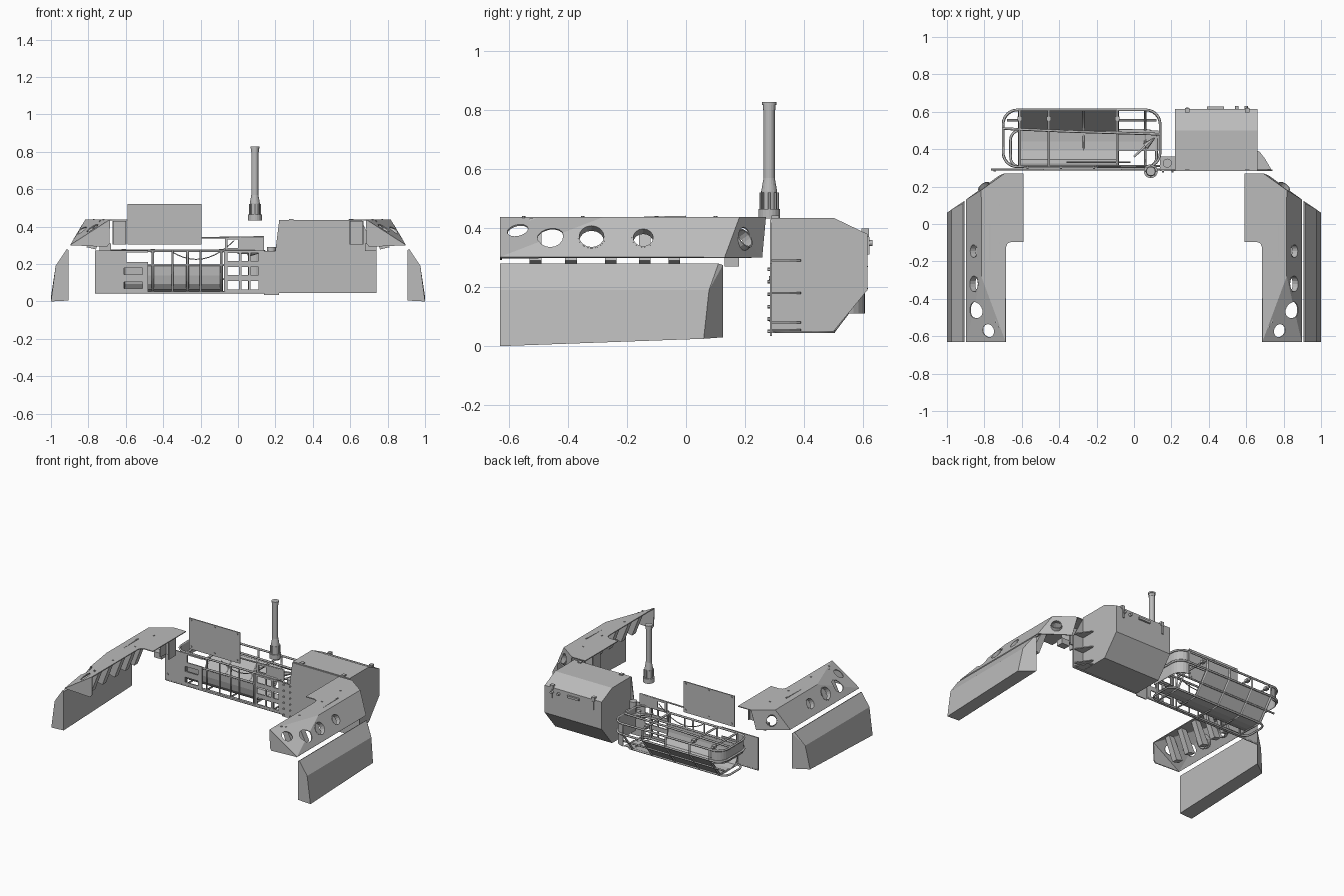
import bpy, bmesh, math
from mathutils import Vector

if "Cube" in bpy.data.objects:
    bpy.data.objects.remove(bpy.data.objects["Cube"])

grey = bpy.data.materials.new("plain grey")
grey.diffuse_color = (0.5, 0.5, 0.5, 1)
grey.use_nodes = True
grey.node_tree.nodes["Principled BSDF"].inputs["Base Color"].default_value = grey.diffuse_color


def add_mesh(name, bm):
    bmesh.ops.recalc_face_normals(bm, faces=bm.faces)
    me = bpy.data.meshes.new(name)
    bm.to_mesh(me)
    bm.free()
    me.materials.append(grey)
    ob = bpy.data.objects.new(name, me)
    bpy.context.collection.objects.link(ob)
    return ob


def bake(ob):
    """Replace the object's mesh by its modified version."""
    dg = bpy.context.evaluated_depsgraph_get()
    me = bpy.data.meshes.new_from_object(ob.evaluated_get(dg))
    ob.modifiers.clear()
    ob.data = me


def cut(ob, cutters):
    for c in cutters:
        c.hide_render = True
        m = ob.modifiers.new("cut", 'BOOLEAN')
        m.operation, m.solver, m.object = 'DIFFERENCE', 'EXACT', c
    bake(ob)
    for c in cutters:
        bpy.data.objects.remove(c)


def mirror(ob):
    """Turn the right-hand part into a left and right pair."""
    ob.modifiers.new("pair", 'MIRROR').use_axis = (True, False, False)
    bake(ob)
    return ob


def box(name, x0, x1, y0, y1, z0, z1):
    bm = bmesh.new()
    bmesh.ops.create_cube(bm, size=1)
    for v in bm.verts:
        v.co = ((x0 + x1) / 2 + v.co.x * (x1 - x0), (y0 + y1) / 2 + v.co.y * (y1 - y0),
                (z0 + z1) / 2 + v.co.z * (z1 - z0))
    return add_mesh(name, bm)


def prism(name, pts, axis, a, b):
    """Extrude a flat outline along axis 0, 1 or 2 from a to b."""
    bm = bmesh.new()
    rings = []
    for t in (a, b):
        ring = []
        for p in pts:
            c = list(p)
            c.insert(axis, t)
            ring.append(bm.verts.new(c))
        bm.faces.new(ring)
        rings.append(ring)
    n = len(pts)
    for i in range(n):
        j = (i + 1) % n
        bm.faces.new((rings[0][i], rings[0][j], rings[1][j], rings[1][i]))
    return add_mesh(name, bm)


def rod(name, p, q, r, r2=None, seg=12):
    p, q = Vector(p), Vector(q)
    bm = bmesh.new()
    bmesh.ops.create_cone(bm, cap_ends=True, segments=seg, radius1=r,
                          radius2=r if r2 is None else r2, depth=(q - p).length)
    rot = (q - p).to_track_quat('Z', 'Y')
    for v in bm.verts:
        v.co = rot @ v.co + (p + q) / 2
    return add_mesh(name, bm)


def tube(name, pts, r, closed=False):
    cu = bpy.data.curves.new(name, 'CURVE')
    cu.dimensions, cu.bevel_depth, cu.bevel_resolution = '3D', r, 1
    sp = cu.splines.new('POLY')
    sp.points.add(len(pts) - 1)
    for s, p in zip(sp.points, pts):
        s.co = (*p, 1)
    sp.use_cyclic_u = closed
    tmp = bpy.data.objects.new("tmp", cu)
    bpy.context.collection.objects.link(tmp)
    me = bpy.data.meshes.new_from_object(tmp.evaluated_get(bpy.context.evaluated_depsgraph_get()))
    bpy.data.objects.remove(tmp)
    bm = bmesh.new()
    bm.from_mesh(me)
    return add_mesh(name, bm)


def sheet(name, faces, thick=0.006):
    """Thin bent plate from polygons sharing corners."""
    bm = bmesh.new()
    for f in faces:
        bm.faces.new([bm.verts.new(p) for p in f])
    bmesh.ops.remove_doubles(bm, verts=bm.verts, dist=1e-5)
    ob = add_mesh(name, bm)
    m = ob.modifiers.new("thickness", 'SOLIDIFY')
    m.thickness, m.offset = thick, 0
    bake(ob)
    return ob


# Side skirts with creased, chamfered outer walls
bm = bmesh.new()
for p in [(1, -.63, 0), (.975, -.63, .19), (.915, -.63, .28), (.905, -.63, .275), (.905, -.63, .005),
          (1, .06, .025), (.975, .078, .19), (.915, .11, .28), (.905, .125, .275), (.905, .125, .03)]:
    bm.verts.new(p)
bmesh.ops.convex_hull(bm, input=bm.verts)
bmesh.ops.dissolve_limit(bm, angle_limit=.03, verts=bm.verts, edges=bm.edges)
mirror(add_mesh("side_skirts", bm))

# Bent fender plates with round lightening holes
T = .435
B, C, D, E = (.69, .27, T), (.815, .18, T), (.815, -.28, T), (.685, -.63, T)
K, L, M = (.895, .13, .3), (.895, -.63, .3), (.72, .256, .3)
top = [(.59, .27, T), B, C, D, E, (.685, -.125, T), (.676, -.104, T), (.655, -.095, T), (.59, -.095, T)]
fender = sheet("fenders", [top, (C, K, L, D), (D, L, E), (B, M, K, C)])
slope, tri, rear = Vector((.135, 0, .08)), Vector((.047, -.018, .0735)), Vector((.09, .125, .09))
holes = [((.777, -.57, .39), tri, .036), ((.852, -.46, .372), slope, .044), ((.853, -.32, .37), slope, .044),
         ((.855, -.145, .366), slope, .036), ((.80, .197, .365), rear, .034)]
cutters = []
for c, n, r in holes:
    n = n.normalized()
    c = Vector(c)
    cutters.append(rod("hole_cutter", c - n * .03, c + n * .03, r, seg=16))
cut(fender, cutters)
mirror(fender)
# End wall closing the front of each fender
wall = prism("fender_end_walls", [(.685, .432), (.893, .3), (.70, .292), (.687, .31)], 1, -.63, -.624)
cut(wall, [rod("wall_cutter", (.76, -.66, .345), (.76, -.6, .345), .03, seg=16)])
mirror(wall)
# Collars lining the holes
for c, n, r in holes[2:]:
    n, c = n.normalized(), Vector(c)
    collar = rod("hole_collars", c - n * .03, c + n * .004, r + .003, seg=16)
    cut(collar, [rod("collar_cutter", c - n * .1, c + n * .1, r - .002, seg=16)])
    mirror(collar)
# Leaning ribs, brackets and folded strip of the fenders
for y in (-.51, -.39, -.255, -.14, -.04):
    mirror(prism("fender_ribs", [(.70, .432), (.74, .432), (.81, .29), (.76, .278)], 1, y - .02, y + .02))
mirror(box("fender_brackets", .597, .67, .15, .16, .305, .43))
for x in (.597, .662):
    mirror(box("bracket_cheeks", x, x + .008, .09, .17, .305, .43))
mirror(box("fender_hangers", .68, .74, .13, .18, .27, .31))
mirror(prism("folded_strips", [(-.25, .436), (.0, .442), (0, .40), (-.02, .395)], 0, .768, .776))
for y in (-.55, -.35, -.1, .1):
    mirror(rod("fender_bolts", (.72, y, T), (.72, y, .441), .006, seg=6))

# Storage box with sloped lid and underside
prism("storage_box", [(.29, .05), (.5, .05), (.615, .19), (.615, .38), (.5, T), (.29, T)], 0, .22, .66)
prism("mounting_plate", [(.14, .035), (.22, .035), (.22, .045), (.74, .045), (.74, .28), (.735, .28), (.66, .43),
                         (.22, .43), (.2, .27), (.14, .27)], 1, .284, .291)
for z in (.055, .08, .18, .29):
    prism("side_gusset", [(.66, .29), (.735, .29), (.70, .35), (.67, .388), (.66, .39)], 2, z - .003, z + .003)
for x in (.285, .605):
    box("lid_hinge", x - .012, x + .012, .29, .315, T, .442)
    box("lid_latch", x - .012, x + .012, .595, .62, .37, .398)
    box("latch_strap", x - .006, x + .006, .614, .622, .31, .37)
box("rear_handle", .39, .48, .614, .628, .345, .36)
for x in (.55, .60):
    rod("rear_knob", (x, .612, .35), (x, .632, .35), .01)
for i in range(6):
    for x in (.155, .205):
        rod("plate_bolt", (x, .276, .05 + i * .042), (x, .285, .05 + i * .042), .006, seg=6)

# Exhaust stack
X, Y = .09, .282
rod("stack_base", (X, Y, .432), (X, Y, .465), .037, seg=20)
rod("stack_sleeve", (X, Y, .465), (X, Y, .525), .027, seg=20)
rod("stack_taper", (X, Y, .525), (X, Y, .57), .027, .019, 20)
rod("stack_pipe", (X, Y, .56), (X, Y, .81), .019, seg=20)
rod("stack_cap", (X, Y, .80), (X, Y, .818), .021, seg=20)
rod("stack_rim", (X, Y, .818), (X, Y, .828), .024, seg=20)
for i in range(8):
    a = i * math.pi / 4
    x, y = X + .029 * math.cos(a), Y + .029 * math.sin(a)
    rod("sleeve_rib", (x, y, .46), (x, y, .52), .004, seg=6)

# Stand-up panel above the basket
box("upright_panel", -.59, -.195, .300, .308, .305, .52)
for x in (-.57, -.39, -.215):
    for z in (.325, .507):
        rod("panel_bolt", (x, .295, z), (x, .313, z), .006, seg=6)


def loop(x0, x1, y0, y1, z, r):
    pts = []
    for cx, cy, a0 in ((x1 - r, y1 - r, 0), (x0 + r, y1 - r, 90), (x0 + r, y0 + r, 180), (x1 - r, y0 + r, 270)):
        for i in range(7):
            a = math.radians(a0 + i * 15)
            pts.append((cx + r * math.cos(a), cy + r * math.sin(a), z))
    return pts


# Basket cage of bent tubes
for z in (.27, .195):
    tube("basket_rail", loop(-.70, .14, .306, .61, z, .075), .007, True)
tube("basket_floor_rail", loop(-.66, .12, .306, .5, .05, .05), .007, True)
for x in (-.61, -.455, -.27, -.09, .06):
    tube("basket_hoop", [(x, .306, .27), (x, .306, .05), (x, .5, .05), (x, .61, .195), (x, .61, .27)], .007)
for x in (-.61, -.455, -.09):
    tube("basket_crossbar", [(x, .306, .27), (x, .61, .27)], .007)
    box("crossbar_clamp", x - .012, x + .012, .55, .575, .262, .28)
for x in (-.35, -.2, -.07):
    tube("basket_upright", [(x, .3, .045), (x, .3, .27)], .006)
tube("basket_runner", [(-.68, .555, .12), (.12, .555, .12)], .006)
tube("basket_long_bar", [(-.70, .51, .272), (-.35, .495, .272), (.14, .48, .272)], .007)
# Curved end bands and trough lining
ring = loop(-.695, .135, .31, .605, 0, .075)
for part, low in (([(.135, .36, 0)] + ring[:7], .11), (ring[7:21], .175)):
    sheet("end_band", [((a[0], a[1], low), (b[0], b[1], low), (b[0], b[1], .27), (a[0], a[1], .27))
                       for a, b in zip(part, part[1:])], .004)
prof = [(.309, .19), (.312, .14), (.322, .095), (.345, .065), (.39, .053), (.44, .05), (.5, .055), (.608, .195)]
sheet("trough_lining", [((-.62, *p), (-.08, *p), (-.08, *q), (-.62, *q)) for p, q in zip(prof, prof[1:])], .004)
sheet("trough_floor", [((-.08, *p), (.13, *p), (.13, *q), (-.08, *q)) for p, q in zip(prof[4:], prof[5:7])], .004)


def windowed(name, x0, x1, z0, z1, y, wins):
    ob = box(name, x0, x1, y - .004, y + .004, z0, z1)
    if wins:
        cut(ob, [box("window_cutter", a, b, y - .05, y + .05, c, d) for a, b, c, d in wins])


# Front plates of the basket
windowed("left_front_plate", -.765, -.48, .05, .272, .292,
         [(-.595, -.47, .21, .262), (-.61, -.51, .145, .18), (-.61, -.51, .07, .105)])
windowed("step_plate", -.07, .14, .045, .272, .292,
         [(a, b, c, d) for a, b in ((-.055, .005), (.018, .055), (.068, .11))
          for c, d in ((.065, .11), (.14, .185), (.215, .26))])
windowed("upper_frame", -.07, .14, .272, .345, .31, [(-.055, .0, .285, .33)])
tube("upper_frame_rail", [(-.2, .31, .34), (.14, .31, .345)], .005)
tube("front_lower_rail", [(-.765, .292, .048), (.14, .292, .048)], .006)
for z in (.09, .23):
    rod("front_plate_bolt", (-.745, .282, z), (-.745, .292, z), .007, seg=6)
# Sagging cable, loose tool and filler pipe
tube("cable", [(-.36 + .034 * i, .33, .225 + .0028 * (i - 4) ** 2) for i in range(11)], .003)
rod("tool_handle", (.0, .36, .26), (.07, .425, .26), .006)
rod("tool_head", (.06, .415, .26), (.11, .46, .26), .02, .004, 8)
rod("filler_pipe", (.178, .325, .22), (.178, .325, .29), .024)
box("pipe_shelf", .14, .22, .29, .36, .21, .22)
